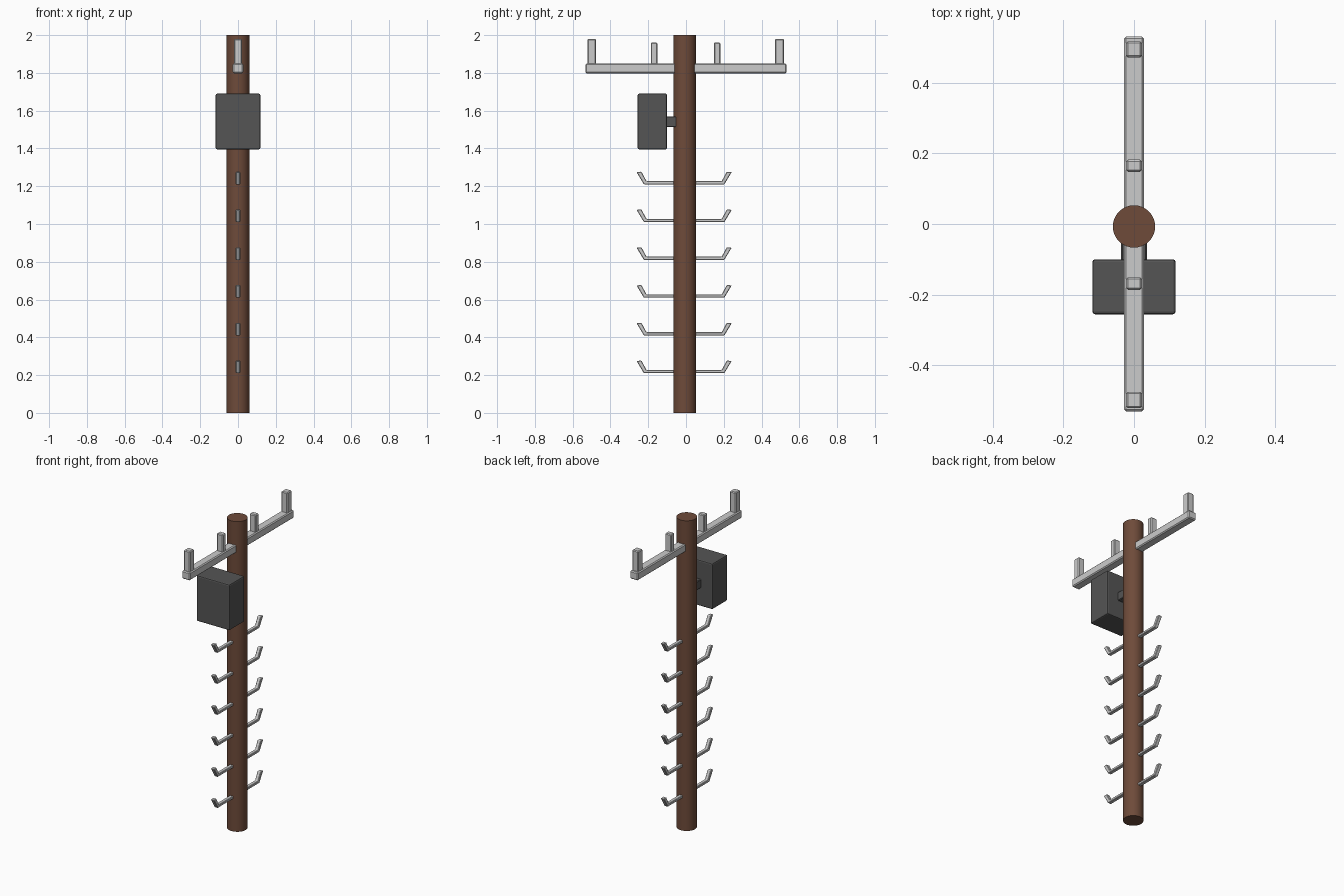
import bpy, bmesh

if "Cube" in bpy.data.objects:
    bpy.data.objects.remove(bpy.data.objects["Cube"])

POLE_Y = -0.007
POLE_R = 0.06


def material(name, rgb):
    m = bpy.data.materials.new(name)
    m.diffuse_color = (*rgb, 1)
    m.use_nodes = True
    m.node_tree.nodes["Principled BSDF"].inputs["Base Color"].default_value = m.diffuse_color
    return m


def finish(bm, name, mat=None):
    bmesh.ops.recalc_face_normals(bm, faces=bm.faces)
    me = bpy.data.meshes.new(name)
    bm.to_mesh(me)
    bm.free()
    ob = bpy.data.objects.new(name, me)
    bpy.context.collection.objects.link(ob)
    if mat:
        me.materials.append(mat)
    return ob


def bevel(ob, width, segments=1):
    mod = ob.modifiers.new("soft_edges", 'BEVEL')
    mod.width = width
    mod.segments = segments
    mod.limit_method = 'ANGLE'


def box(name, lo, hi, width=0.0, mat=None, segments=1):
    bm = bmesh.new()
    bmesh.ops.create_cube(bm, size=1)
    for v in bm.verts:
        for i in range(3):
            v.co[i] = lo[i] if v.co[i] < 0 else hi[i]
    ob = finish(bm, name, mat)
    if width:
        bevel(ob, width, segments)
    return ob


wood = material("wood", (0.156, 0.07, 0.042))
dark = material("dark_metal", (0.09, 0.09, 0.09))

# Wooden pole
bpy.ops.mesh.primitive_cylinder_add(vertices=32, radius=POLE_R, depth=2,
                                    location=(0, POLE_Y, 1))
pole = bpy.context.object
pole.name = "pole"
pole.data.materials.append(wood)
bpy.ops.object.shade_smooth_by_angle()

# Cross arm running through the pole
box("cross_arm", (-0.028, -0.532, 1.798), (0.028, 0.532, 1.85), 0.006)

# Insulator posts standing on the arm
for side, label in ((-1, "front"), (1, "back")):
    for kind, y, half_y, top in (("outer", 0.497, 0.023, 1.98),
                                 ("inner", 0.167, 0.0175, 1.96)):
        yc = side * y - 0.002
        box(f"{kind}_insulator_{label}", (-0.022, yc - half_y, 1.845),
            (0.022, yc + half_y, top), 0.005)

# Equipment box and its bracket
box("equipment_box", (-0.118, -0.256, 1.395), (0.118, -0.1, 1.69), 0.008, dark, 2)
box("box_bracket", (-0.037, -0.105, 1.513), (0.037, -0.04, 1.57), 0.004, dark)

# Climbing steps: side profile (distance from pole centre, height)
STEP = [(0.03, 0.0), (0.213, 0.0), (0.252, 0.065), (0.226, 0.067),
        (0.199, 0.017), (0.03, 0.017)]
for i in range(6):
    for side, label in ((-1, "front"), (1, "back")):
        bm = bmesh.new()
        base = 0.21 + 0.2 * i
        face = bm.faces.new([bm.verts.new((-0.012, POLE_Y - 0.003 + side * d, base + h))
                             for d, h in STEP])
        ext = bmesh.ops.extrude_face_region(bm, geom=[face])
        bmesh.ops.translate(bm, vec=(0.024, 0, 0),
                            verts=[g for g in ext["geom"]
                                   if isinstance(g, bmesh.types.BMVert)])
        bevel(finish(bm, f"climbing_step_{label}_{i + 1}"), 0.003)
